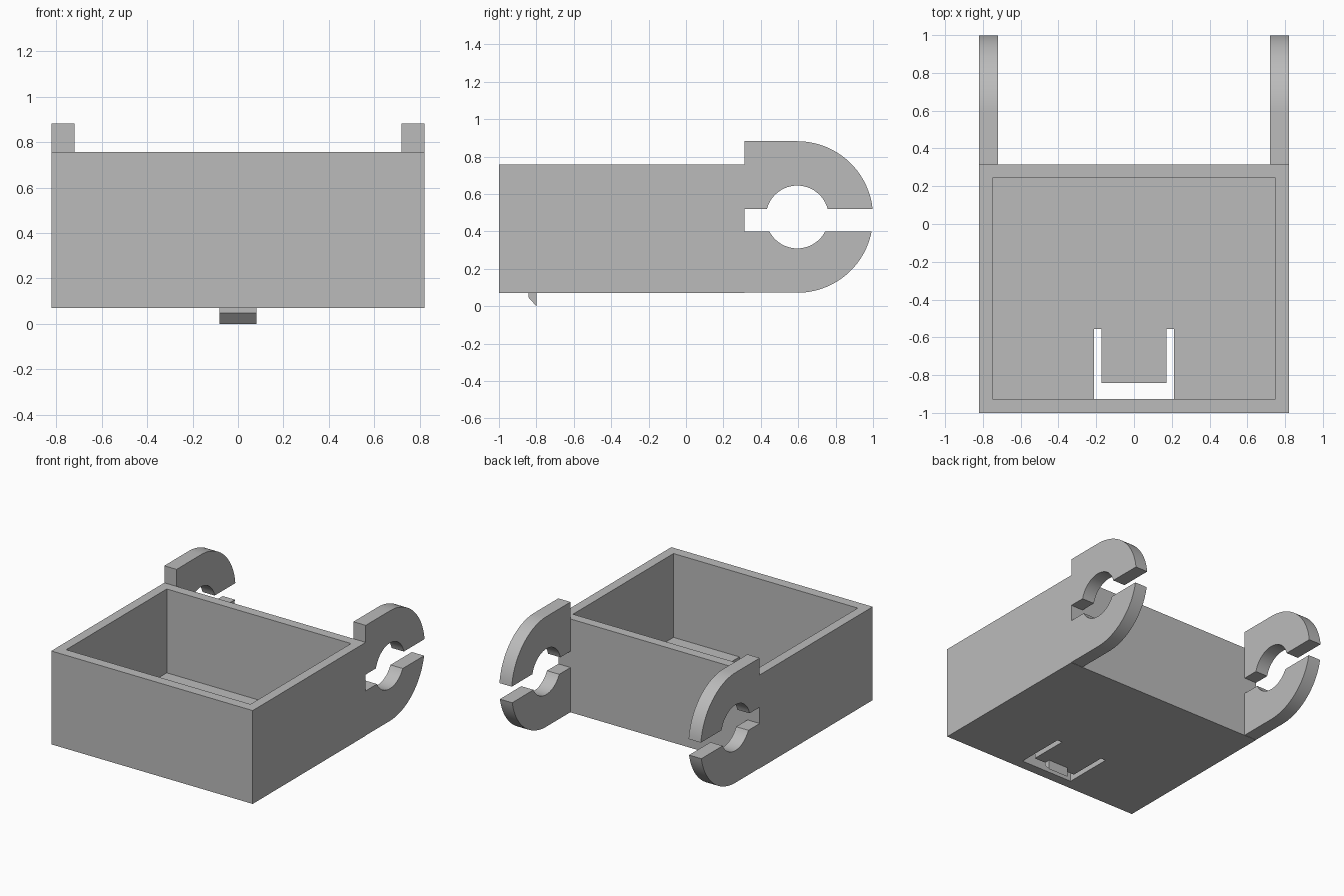
import bpy
import bmesh
from math import asin, cos, sin, pi, radians

if "Cube" in bpy.data.objects:
    bpy.data.objects.remove(bpy.data.objects["Cube"])

grey = bpy.data.materials.new("plain grey")
grey.use_nodes = True
colour = (0.5, 0.5, 0.5, 1)
grey.diffuse_color = colour
grey.node_tree.nodes["Principled BSDF"].inputs["Base Color"].default_value = colour


def prism(name, profile, axis, start, end):
    """Extrude a closed profile along x (y, z points) or z (x, y points)."""
    bm = bmesh.new()
    place = (lambda a, b: (start, a, b)) if axis == "x" else (lambda a, b: (a, b, start))
    face = bm.faces.new([bm.verts.new(place(a, b)) for a, b in profile])
    top = bmesh.ops.extrude_face_region(bm, geom=[face])["geom"]
    shift = (end - start, 0, 0) if axis == "x" else (0, 0, end - start)
    bmesh.ops.translate(bm, vec=shift, verts=[v for v in top if isinstance(v, bmesh.types.BMVert)])
    bmesh.ops.recalc_face_normals(bm, faces=bm.faces)
    mesh = bpy.data.meshes.new(name)
    bm.to_mesh(mesh)
    bm.free()
    mesh.materials.append(grey)
    obj = bpy.data.objects.new(name, mesh)
    bpy.context.collection.objects.link(obj)
    return obj


def rect(x, y0, y1):
    return [(-x, y0), (x, y0), (x, y1), (-x, y1)]


def cut(obj, cutter):
    mod = obj.modifiers.new("cut", "BOOLEAN")
    mod.operation = "DIFFERENCE"
    mod.solver = "EXACT"
    mod.object = cutter
    bpy.context.view_layer.update()
    graph = bpy.context.evaluated_depsgraph_get()
    mesh = bpy.data.meshes.new_from_object(obj.evaluated_get(graph))
    obj.modifiers.clear()
    obj.data = mesh
    bpy.data.objects.remove(cutter)


# Open tray with a U-shaped slot that leaves a spring tongue in the floor
BOTTOM, RIM, FLOOR = 0.07, 0.757, 0.14
HALF, BACK = 0.82, 0.314
tray = prism("tray", rect(HALF, -1, BACK), "z", BOTTOM, RIM)
cut(tray, prism("cavity", rect(0.75, -0.926, 0.243), "z", FLOOR, 1))
front, tip, root, outer, inner = -0.926, -0.843, -0.556, 0.213, 0.173
slot = [(-outer, front), (outer, front), (outer, root), (inner, root),
        (inner, tip), (-inner, tip), (-inner, root), (-outer, root)]
cut(tray, prism("slot", slot, "z", 0, 0.3))

# Wedge catch under the tongue
prism("catch", [(tip, BOTTOM), (tip, 0.048), (-0.8, 0), (-0.8, BOTTOM)], "x", -0.082, 0.082)

# Split clamp jaws on both back corners
CY, CZ, R, HOLE = 0.595, 0.477, 0.405, 0.168


def arc(radius, a, b, steps):
    return [(CY + radius * cos(a + (b - a) * i / steps),
             CZ + radius * sin(a + (b - a) * i / steps)) for i in range(steps + 1)]


def jaw(sign, gap):
    """Profile of one jaw: sign is 1 for the upper jaw, -1 for the lower."""
    out, bore = asin((gap - CZ) / R), asin((gap - CZ) / HOLE)
    return ([(BACK, CZ + sign * R)] + arc(R, sign * pi / 2, out, 24)
            + arc(HOLE, bore, sign * pi - bore, 24) + [(BACK, gap)])


for side, x0, x1 in (("left", 0.72, HALF), ("right", -HALF, -0.72)):
    for level, sign, gap in (("upper", 1, 0.52), ("lower", -1, 0.40)):
        part = prism(f"{side}_{level}_jaw", jaw(sign, gap), "x", x0, x1)
        bpy.ops.object.select_all(action="DESELECT")
        part.select_set(True)
        bpy.context.view_layer.objects.active = part
        bpy.ops.object.shade_smooth_by_angle(angle=radians(30))
